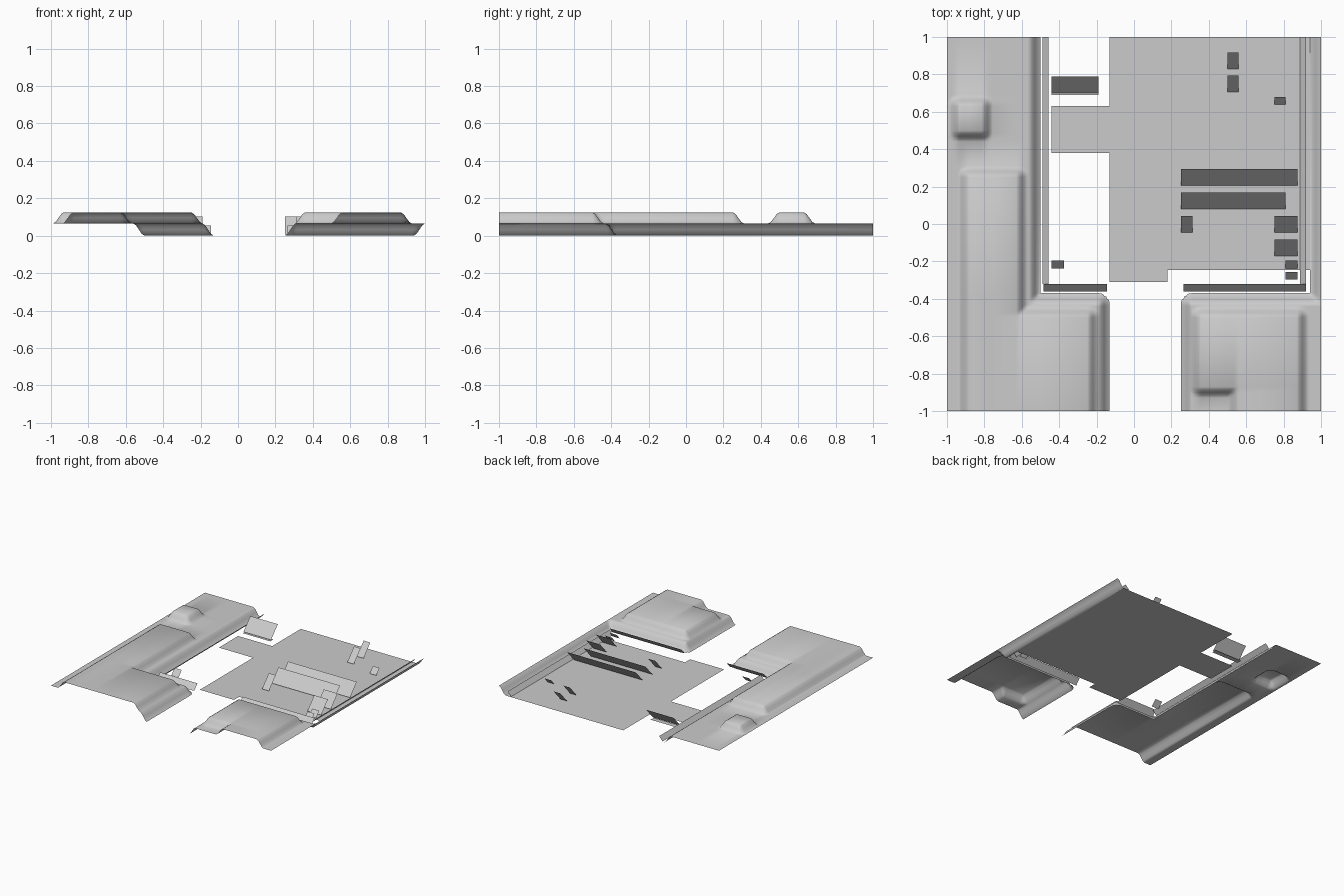
import bpy, bmesh, math

if "Cube" in bpy.data.objects:
    bpy.data.objects.remove(bpy.data.objects["Cube"])

W = 0.06           # horizontal width of every bank
LOW, HIGH = 0.065, 0.06
FAR = 9.0          # cores that run off the tile

grey = bpy.data.materials.new("plain grey")
grey.diffuse_color = (0.6, 0.6, 0.6, 1)
grey.use_nodes = True
grey.node_tree.nodes["Principled BSDF"].inputs["Base Color"].default_value = grey.diffuse_color


def finish(bm, name, smooth=False):
    me = bpy.data.meshes.new(name)
    bm.to_mesh(me)
    bm.free()
    me.materials.append(grey)
    ob = bpy.data.objects.new(name, me)
    bpy.context.collection.objects.link(ob)
    if smooth:
        bpy.ops.object.select_all(action='DESELECT')
        ob.select_set(True)
        bpy.context.view_layer.objects.active = ob
        bpy.ops.object.shade_smooth_by_angle(angle=math.radians(40))
    return ob


def face(name, points):
    bm = bmesh.new()
    bm.faces.new([bm.verts.new(p) for p in points])
    return finish(bm, name)


def nearest(x, y, rects):
    """Distance to the closest core rectangle and the closest point on it."""
    best = (99, 0, 0)
    for x0, x1, y0, y1 in rects:
        px, py = min(max(x, x0), x1), min(max(y, y0), y1)
        best = min(best, (math.hypot(x - px, y - py), px, py))
    return best


def bank(d):
    t = min(max(1 - d / W, 0), 1)
    return t * t * (3 - 2 * t)


def grid_lines(rects, lo, hi, a):
    """Grid lines at the plateau edges and across each bank."""
    s = {-1.0, 1.0}
    for r in rects:
        for edge, sign in ((r[a], -1), (r[a + 1], 1)):
            s |= {round(edge + sign * W * k / 4, 4) for k in range(5)}
    return sorted(v for v in s if lo <= v <= hi)


def terrain(name, low, high):
    """Two-step plateau with smooth banks around the core rectangles."""
    xs = grid_lines(low + high, -1, 1, 0)
    ys = grid_lines(low + high, -1, 1, 2)
    bm = bmesh.new()
    verts = {}

    def vert(i, j):
        if (i, j) not in verts:
            x, y = xs[i], ys[j]
            d, px, py = nearest(x, y, low)
            z = LOW * bank(d) + HIGH * bank(nearest(x, y, high)[0])
            if d > W:          # pull the outer corner onto its arc
                x, y = px + (x - px) * W / d, py + (y - py) * W / d
            verts[i, j] = bm.verts.new((x, y, z))
        return verts[i, j]

    for i in range(len(xs) - 1):
        for j in range(len(ys) - 1):
            cx, cy = (xs[i] + xs[i + 1]) / 2, (ys[j] + ys[j + 1]) / 2
            if nearest(cx, cy, low)[0] < W:
                bm.faces.new([vert(i, j), vert(i + 1, j),
                              vert(i + 1, j + 1), vert(i, j + 1)])
    finish(bm, name, True)


# Raised land on the left, with its upper terrace and small mound
terrain("left_plateau",
        [(-FAR, -0.56, -FAR, FAR), (-FAR, -0.19, -FAR, -0.43)],
        [(-0.88, -0.63, -FAR, 0.25), (-0.88, -0.25, -FAR, -0.5),
         (-0.93, -0.815, 0.5, 0.63)])

# Raised land on the right, with its notched terrace and edge bank
terrain("right_plateau",
        [(0.31, FAR, -FAR, -0.43), (1.0, FAR, -FAR, FAR)],
        [(0.36, 0.87, -0.87, -0.5), (0.56, 0.87, -FAR, -0.5)])

# Flat floor with its side landing
face("floor", [(x, y, 0) for x, y in (
    (-0.13, -0.31), (0.18, -0.31), (0.18, -0.245), (0.94, -0.245), (0.94, 1),
    (-0.13, 1), (-0.13, 0.63), (-0.44, 0.63), (-0.44, 0.38), (-0.13, 0.38))])
face("floor_ledge", [(-0.44, 0.69, 0), (-0.19, 0.69, 0),
                     (-0.19, 0.73, 0), (-0.44, 0.73, 0)])

# Leaning panels that face the front: x0, x1, y0, depth
TALL, SHORT = 0.088, 0.042
for n, (x0, x1, y, d) in enumerate([
        (-0.44, -0.19, 0.70, TALL), (0.50, 0.56, 0.83, TALL),
        (0.50, 0.56, 0.705, TALL), (0.75, 0.81, 0.638, SHORT),
        (0.25, 0.875, 0.205, TALL), (0.25, 0.81, 0.08, TALL),
        (0.25, 0.313, -0.045, TALL), (0.75, 0.875, -0.045, TALL),
        (0.75, 0.875, -0.17, TALL), (0.81, 0.875, -0.237, SHORT),
        (0.81, 0.875, -0.298, SHORT), (-0.44, -0.375, -0.237, SHORT),
        (-0.485, -0.145, -0.362, SHORT), (0.265, 0.92, -0.362, SHORT)]):
    h = 0.007 + d * 1.1
    face(f"leaning_panel_{n + 1}", [(x0, y, 0.007), (x1, y, 0.007),
                                    (x1, y + d, h), (x0, y + d, h)])

# Long leaning kerbs beside the banks
for name, x in (("left_kerb", -0.488), ("right_kerb", 0.888)):
    face(name, [(x, 1, 0.005), (x, -0.32, 0.005),
                (x + 0.032, -0.32, 0.04), (x + 0.032, 1, 0.04)])
